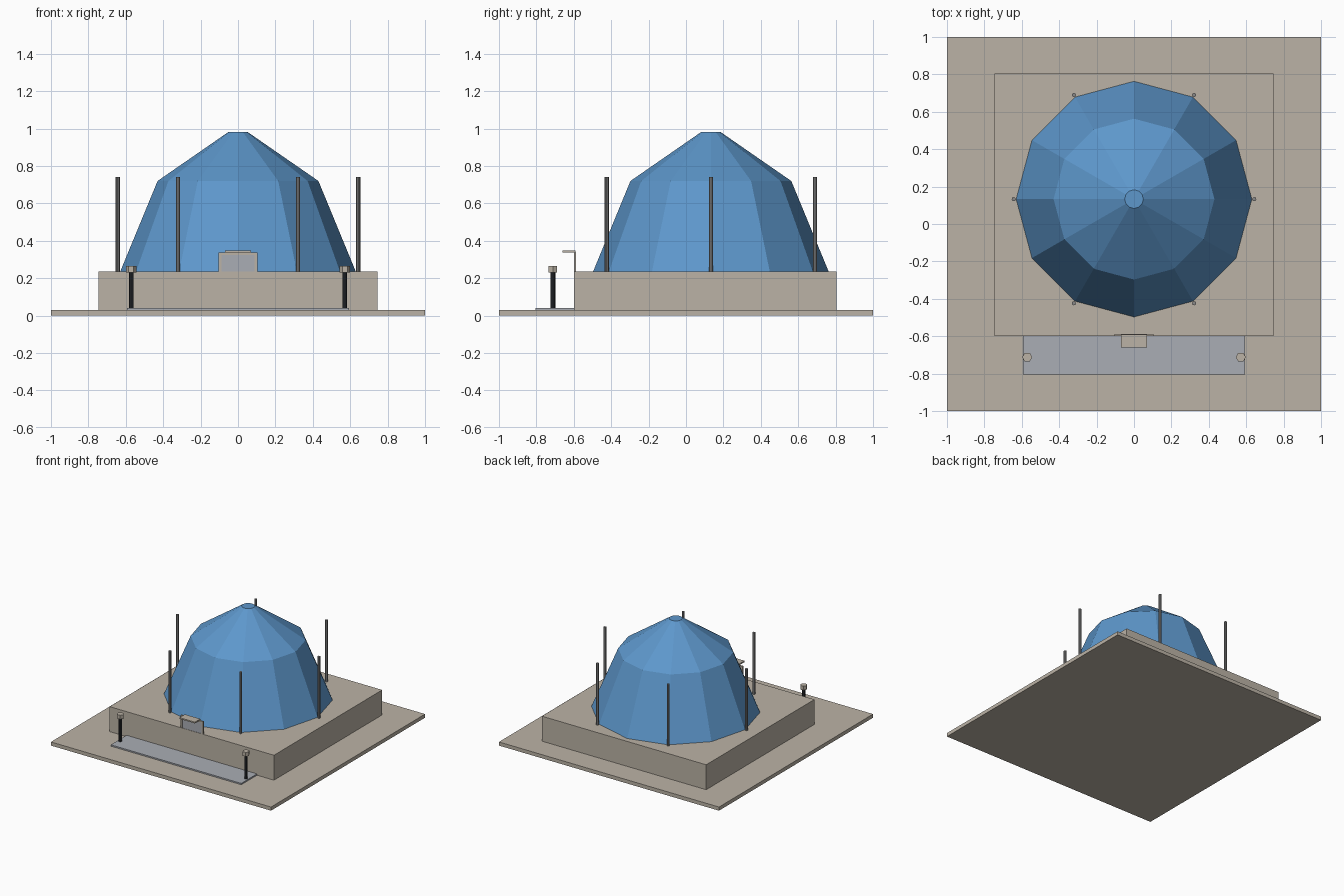
import bpy
from math import cos, sin, radians

if "Cube" in bpy.data.objects:
    bpy.data.objects.remove(bpy.data.objects["Cube"])


def material(name, r, g, b):
    m = bpy.data.materials.new(name)
    m.use_nodes = True
    m.diffuse_color = (r, g, b, 1)
    bsdf = next(n for n in m.node_tree.nodes if n.type == 'BSDF_PRINCIPLED')
    bsdf.inputs["Base Color"].default_value = (r, g, b, 1)
    return m


beige = material("beige stone", 0.50, 0.45, 0.38)
blue = material("blue canvas", 0.11, 0.31, 0.60)
grey = material("pale grey", 0.40, 0.42, 0.46)
steel = material("steel grey", 0.25, 0.25, 0.25)
black = material("black metal", 0.02, 0.023, 0.028)


def add_mesh(name, verts, faces, mat):
    me = bpy.data.meshes.new(name)
    me.from_pydata(verts, [], faces)
    me.materials.append(mat)
    ob = bpy.data.objects.new(name, me)
    bpy.context.collection.objects.link(ob)
    return ob


def box(name, x, y, z, mat):
    """Box from (min, max) pairs."""
    verts = [(i, j, k) for k in z for j in y for i in x]
    faces = [(0, 2, 3, 1), (4, 5, 7, 6), (0, 1, 5, 4),
             (2, 6, 7, 3), (0, 4, 6, 2), (1, 3, 7, 5)]
    return add_mesh(name, verts, faces, mat)


def lathe(name, centre, profile, sides, mat):
    """Closed faceted solid from (radius, height) rings."""
    cx, cy = centre
    step = radians(360 / sides)
    verts = [(cx + r * cos(i * step), cy + r * sin(i * step), z)
             for r, z in profile for i in range(sides)]
    faces = [tuple(reversed(range(sides))),
             tuple(range(len(verts) - sides, len(verts)))]
    for k in range(len(profile) - 1):
        a, b = k * sides, (k + 1) * sides
        for i in range(sides):
            j = (i + 1) % sides
            faces.append((a + i, a + j, b + j, b + i))
    return add_mesh(name, verts, faces, mat)


# Ground slab, plinth and front mat
box("ground_slab", (-1, 1), (-1, 1), (0, 0.03), beige)
box("plinth", (-0.747, 0.747), (-0.6, 0.805), (0.03, 0.235), beige)
box("front_mat", (-0.593, 0.593), (-0.805, -0.6), (0.03, 0.041), grey)

# Faceted dome with a small flat crown
dome_y = 0.133
lathe("dome", (0, dome_y), [(0.63, 0.235), (0.43, 0.72), (0.05, 0.983)], 12, blue)

# Ring of poles around the dome
for n in range(6):
    a = radians(60 * n)
    lathe(f"pole_{n + 1}", (0.643 * cos(a), dome_y + 0.643 * sin(a)),
          [(0.011, 0.235), (0.011, 0.74)], 8, steel)

# Lamp posts at the ends of the mat
for side, x in (("left", 0.571), ("right", -0.571)):
    lathe(f"lamp_post_{side}", (x, -0.712), [(0.013, 0.041), (0.013, 0.232)], 8, black)
    lathe(f"lamp_head_{side}", (x, -0.712), [(0.027, 0.232), (0.027, 0.266)], 6, beige)

# Entrance panel: frame bars, glazing and canopy
front, back = -0.6, -0.588
for side, x in (("left", 0.095), ("right", -0.095)):
    box(f"door_jamb_{side}", (x - 0.008, x + 0.008), (front, back), (0.236, 0.338), beige)
box("door_lintel", (-0.103, 0.103), (front, back), (0.325, 0.338), beige)
box("door_glazing", (-0.09, 0.09), (front + 0.001, back - 0.001), (0.236, 0.33), grey)
box("door_canopy", (-0.07, 0.07), (-0.66, -0.59), (0.338, 0.349), beige)
